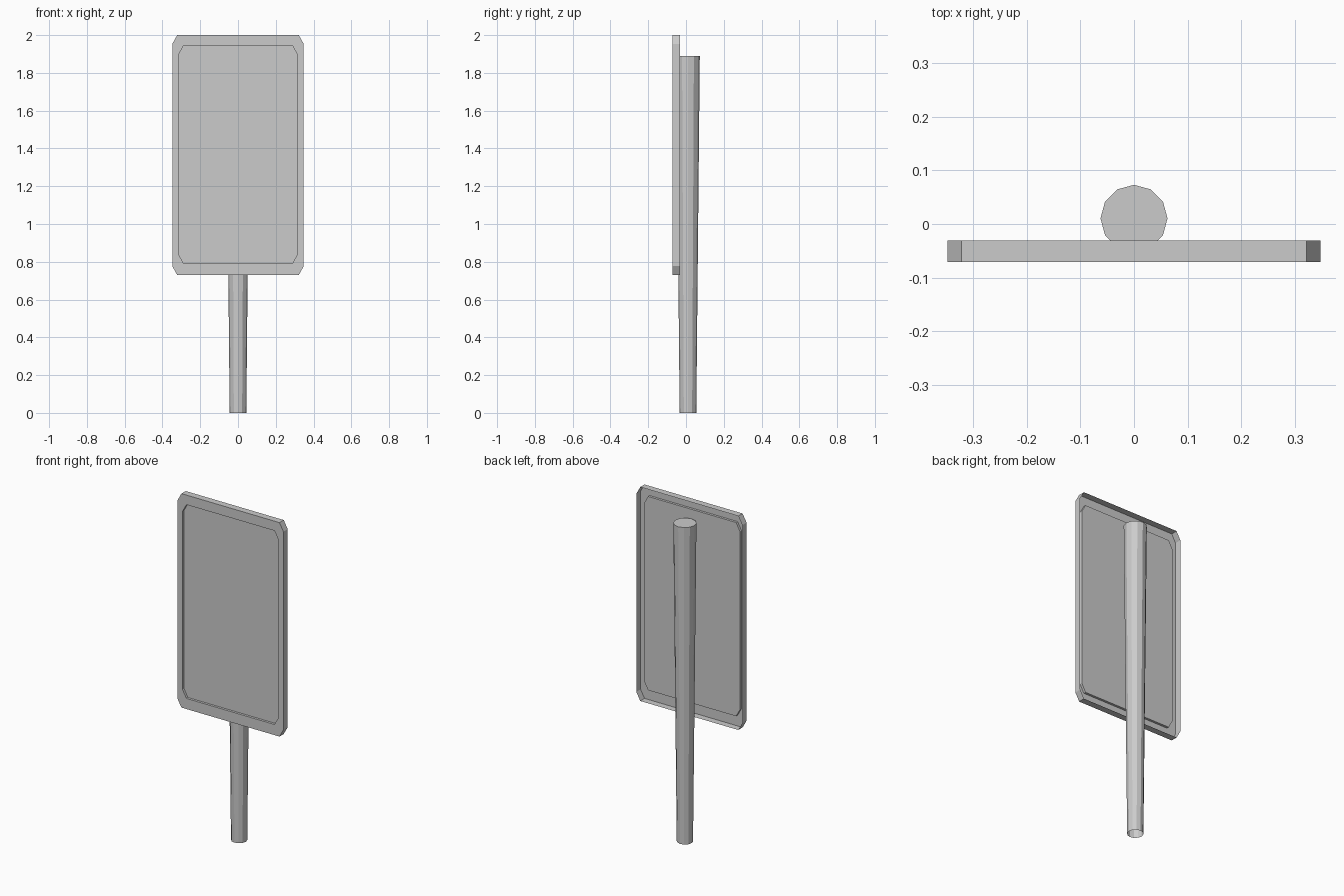
import bpy
import bmesh
import math

cube = bpy.data.objects.get("Cube")
if cube:
    bpy.data.objects.remove(cube, do_unlink=True)

grey = bpy.data.materials.new("light grey")
grey.use_nodes = True
colour = (0.6, 0.6, 0.6, 1)
grey.diffuse_color = colour
grey.node_tree.nodes["Principled BSDF"].inputs["Base Color"].default_value = colour


def add_object(name, bm):
    mesh = bpy.data.meshes.new(name)
    bm.to_mesh(mesh)
    bm.free()
    mesh.materials.append(grey)
    obj = bpy.data.objects.new(name, mesh)
    bpy.context.collection.objects.link(obj)
    return obj


def clipped_loop(bm, half_width, bottom, top, y, cut_x=0.026, cut_z=0.047):
    """Rectangle with clipped corners, counter-clockwise from the front."""
    w, c = half_width, half_width - cut_x
    low, high = bottom + cut_z, top - cut_z
    outline = [(-c, bottom), (c, bottom), (w, low), (w, high),
               (c, top), (-c, top), (-w, high), (-w, low)]
    return [bm.verts.new((x, y, z)) for x, z in outline]


def bridge(bm, outer, inner):
    n = len(outer)
    for i in range(n):
        j = (i + 1) % n
        bm.faces.new((outer[i], outer[j], inner[j], inner[i]))


# Sign board: pressed sheet with a rim, open at the back
bm = bmesh.new()
loops = [clipped_loop(bm, 0.348, 0.73, 2.0, -0.031),   # back edge of rim
         clipped_loop(bm, 0.348, 0.73, 2.0, -0.071),   # front edge of rim
         clipped_loop(bm, 0.315, 0.793, 1.943, -0.071),  # recess edge
         clipped_loop(bm, 0.315, 0.793, 1.943, -0.057)]  # recess floor
for outer, inner in zip(loops, loops[1:]):
    bridge(bm, outer, inner)
bm.faces.new(loops[-1])
add_object("sign_board", bm)

# Post: twelve-sided, wider at the top, open at the foot
bm = bmesh.new()
rings = []
for radius, z in ((0.044, 0), (0.0625, 1.89)):
    rings.append([bm.verts.new((radius * math.cos(a), 0.0105 + radius * math.sin(a), z))
                  for a in (math.tau * i / 12 for i in range(12))])
bridge(bm, rings[0], rings[1])
bm.faces.new(rings[1])
add_object("post", bm)
